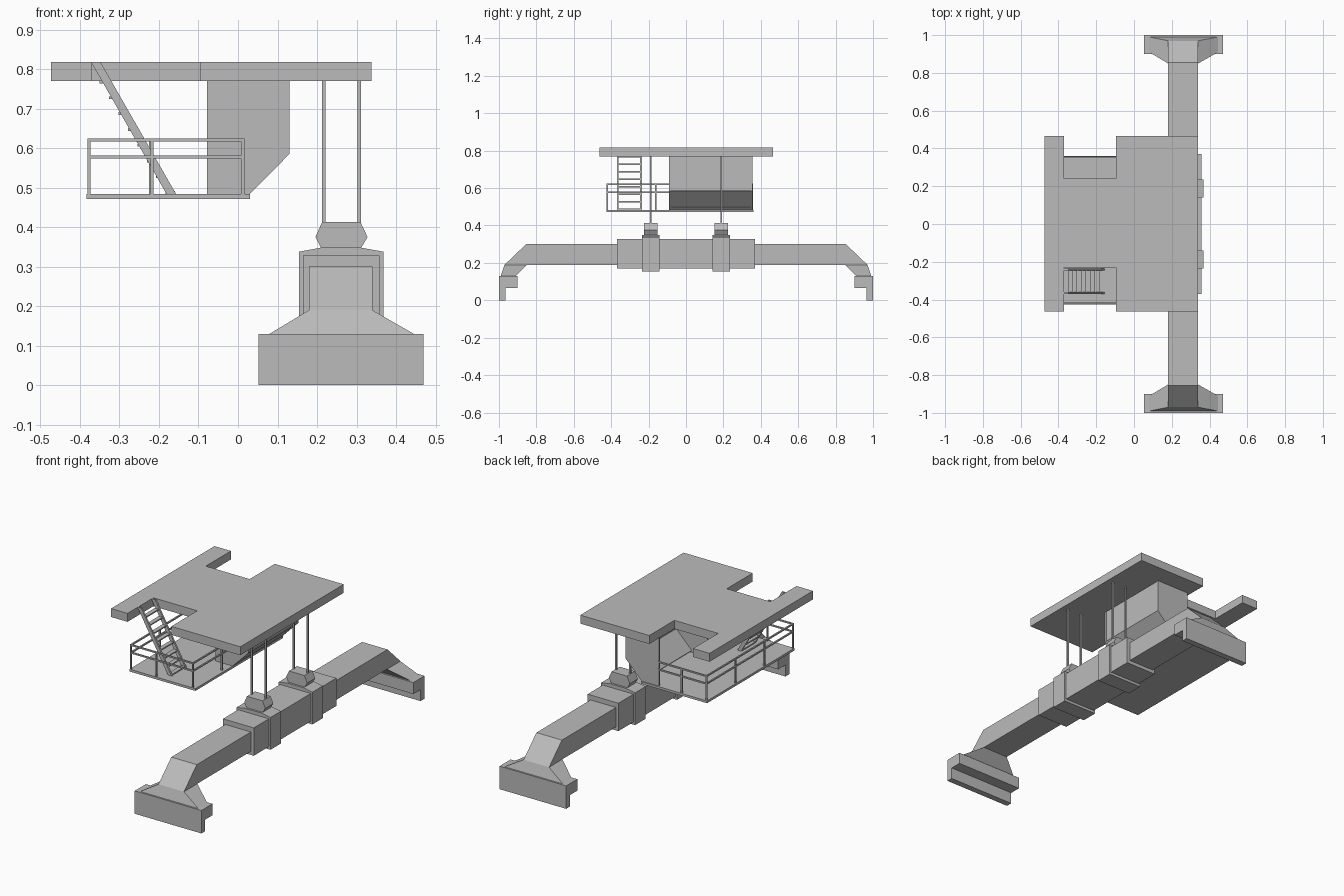
import bpy, bmesh
from mathutils import Vector

cube = bpy.data.objects.get("Cube")
if cube:
    bpy.data.objects.remove(cube, do_unlink=True)

grey = bpy.data.materials.new("plain grey")
grey.use_nodes = True
grey.diffuse_color = (0.5, 0.5, 0.5, 1)
grey.node_tree.nodes["Principled BSDF"].inputs["Base Color"].default_value = (0.5, 0.5, 0.5, 1)


def finish(name, bm):
    bmesh.ops.recalc_face_normals(bm, faces=bm.faces)
    mesh = bpy.data.meshes.new(name)
    bm.to_mesh(mesh)
    bm.free()
    mesh.materials.append(grey)
    obj = bpy.data.objects.new(name, mesh)
    bpy.context.scene.collection.objects.link(obj)
    return obj


def loft(bm, ring_a, ring_b):
    """Closed solid between two rings of equal length."""
    a = [bm.verts.new(p) for p in ring_a]
    b = [bm.verts.new(p) for p in ring_b]
    bm.faces.new(a)
    bm.faces.new(b)
    for i in range(len(a)):
        j = (i + 1) % len(a)
        bm.faces.new((a[i], a[j], b[j], b[i]))


def prism(bm, axis, profile, lo, hi):
    """Extrude a 2D profile along an axis; profile uses the other two axes in order."""
    def ring(v):
        return [tuple(p[:axis]) + (v,) + tuple(p[axis:]) for p in profile]
    loft(bm, ring(lo), ring(hi))


def box(bm, x, y, z):
    prism(bm, 2, [(x[0], y[0]), (x[1], y[0]), (x[1], y[1]), (x[0], y[1])], *z)


def bar(bm, a, b, t=0.008):
    """Axis-aligned square bar from a to b."""
    box(bm, *[(min(p, q) - t / 2, max(p, q) + t / 2) for p, q in zip(a, b)])


# Main beam with sloped ends
bm = bmesh.new()
prism(bm, 0, [(-0.97, 0.19), (-0.855, 0.30), (0.855, 0.30), (0.97, 0.19)], 0.18, 0.34)
finish("beam", bm)

# Flared ends and stepped foot blocks
for s, side in ((-1, "front"), (1, "back")):
    bm = bmesh.new()
    loft(bm,
         [(0.18, s * 0.85, 0.19), (0.34, s * 0.85, 0.19), (0.34, s * 0.97, 0.19), (0.18, s * 0.97, 0.19)],
         [(0.08, s * 0.91, 0.13), (0.445, s * 0.91, 0.13), (0.445, s * 0.99, 0.13), (0.08, s * 0.99, 0.13)])
    finish(side + "_flare", bm)
    bm = bmesh.new()
    profile = [(0.9, 0.13), (1, 0.13), (1, 0), (0.965, 0), (0.965, 0.065), (0.9, 0.065)]
    prism(bm, 0, [(s * y, z) for y, z in profile], 0.052, 0.47)
    finish(side + "_foot", bm)

# Sleeve around the beam
bm = bmesh.new()
box(bm, (0.165, 0.358), (-0.37, 0.37), (0.17, 0.328))
finish("sleeve", bm)

# Clamps, hanger blocks and hanger rods
for s, side in ((-1, "front"), (1, "back")):
    y = s * 0.188
    bm = bmesh.new()
    prism(bm, 1, [(0.155, 0.155), (0.155, 0.338), (0.21, 0.348), (0.312, 0.348),
                  (0.368, 0.338), (0.368, 0.155)], y - 0.047, y + 0.047)
    finish(side + "_clamp", bm)
    bm = bmesh.new()
    prism(bm, 1, [(0.21, 0.348), (0.196, 0.375), (0.213, 0.413), (0.31, 0.413),
                  (0.328, 0.375), (0.312, 0.348)], y - 0.036, y + 0.036)
    finish(side + "_hanger_block", bm)
    bm = bmesh.new()
    for x in (0.217, 0.307):
        bar(bm, (x, y, 0.41), (x, y, 0.772), 0.009)
    finish(side + "_hanger_rods", bm)

# Roof slab with a notch at each end
bm = bmesh.new()
prism(bm, 2, [(-0.473, -0.462), (-0.37, -0.462), (-0.37, -0.23), (-0.095, -0.23),
              (-0.095, -0.462), (0.338, -0.462), (0.338, 0.465), (-0.095, 0.465),
              (-0.095, 0.24), (-0.37, 0.24), (-0.37, 0.465), (-0.473, 0.465)], 0.77, 0.818)
finish("roof", bm)

# Deck
bm = bmesh.new()
box(bm, (-0.384, 0.03), (-0.425, 0.36), (0.471, 0.484))
finish("deck", bm)

# Cabin: end walls, outer panels and an open side towards the deck
wall = [(-0.068, 0.484), (-0.068, 0.77), (0.13, 0.77), (0.13, 0.585), (0.03, 0.484)]
bm = bmesh.new()
for y in (-0.09, 0.345):
    prism(bm, 1, wall, y, y + 0.01)
finish("cabin_end_walls", bm)

bm = bmesh.new()
box(bm, (0.117, 0.127), (-0.08, 0.345), (0.585, 0.77))
finish("cabin_side_panel", bm)
bm = bmesh.new()
prism(bm, 1, [(0.03, 0.489), (0.125, 0.585), (0.115, 0.59), (0.02, 0.494)], -0.08, 0.345)
finish("cabin_sloped_panel", bm)

# Rim framing the sloped panel
bm = bmesh.new()
for lo, hi in ((0, 0.14), (0.88, 1)):
    pts = [Vector((0.03, 0.484)).lerp(Vector((0.13, 0.585)), t) for t in (lo, hi)]
    prism(bm, 1, [tuple(pts[0]), tuple(pts[1]), (pts[1].x - 0.01, pts[1].y + 0.01),
                  (pts[0].x - 0.01, pts[0].y + 0.01)], -0.08, 0.345)
finish("cabin_slope_rim", bm)

# Frame around the open side
bm = bmesh.new()
for y in (-0.085, 0.35):
    bar(bm, (-0.073, y, 0.488), (-0.073, y, 0.766), 0.01)
bar(bm, (-0.073, -0.085, 0.765), (-0.073, 0.35, 0.765), 0.01)
finish("cabin_opening_frame", bm)

# Railings: each run has two rails and evenly spaced posts
runs = {"front": ((-0.377, -0.42), (0.012, -0.42), (0, 0.41, 1)),
        "side": ((-0.377, -0.42), (-0.377, 0.354), (0.333, 0.667)),
        "back": ((-0.377, 0.354), (-0.078, 0.354), (0, 0.52)),
        "cabin_side": ((0.012, -0.42), (0.012, -0.09), (0.78,))}
for name, (a, b, posts) in runs.items():
    bm = bmesh.new()
    for z in (0.578, 0.621):
        bar(bm, (*a, z), (*b, z))
    for t in posts:
        p = Vector(a).lerp(Vector(b), t)
        bar(bm, (*p, 0.484), (*p, 0.621))
    finish(name + "_railing", bm)

# Stair from deck to roof
bm = bmesh.new()
for y in (-0.37, -0.246):
    prism(bm, 1, [(-0.372, 0.818), (-0.348, 0.818), (-0.157, 0.484), (-0.181, 0.484)], y, y + 0.01)
finish("stair_stringers", bm)
bm = bmesh.new()
for i in range(8):
    x, z = -0.338 + 0.0238 * i, 0.771 - 0.04 * i
    box(bm, (x - 0.012, x + 0.012), (-0.362, -0.244), (z - 0.007, z))
finish("stair_treads", bm)
